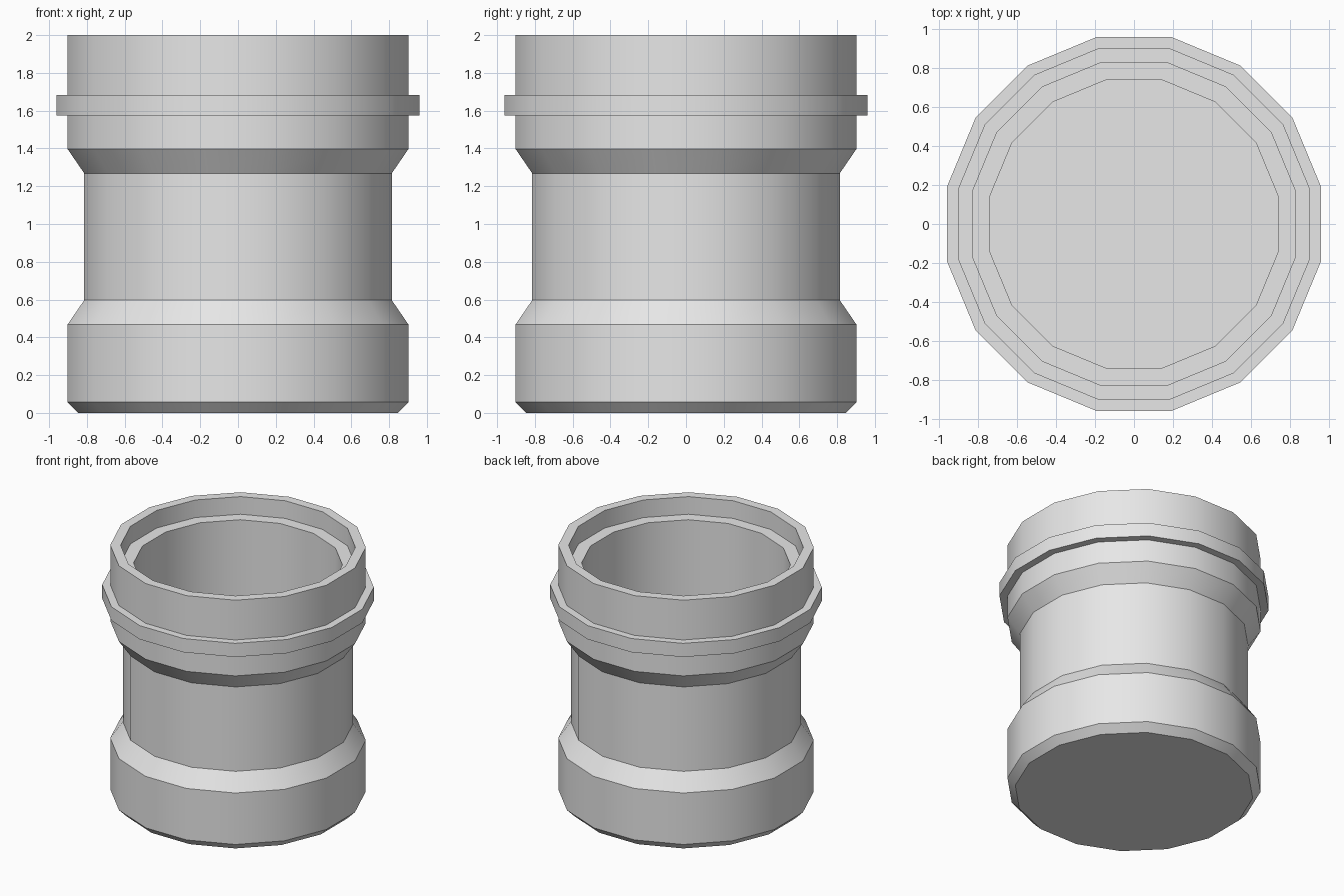
import bpy, bmesh, math

if "Cube" in bpy.data.objects:
    bpy.data.objects.remove(bpy.data.objects["Cube"])

SIDES = 16
STEP = 2 * math.pi / SIDES

grey = bpy.data.materials.new("light grey")
grey.diffuse_color = (0.8, 0.8, 0.8, 1)
grey.use_nodes = True
grey.node_tree.nodes["Principled BSDF"].inputs["Base Color"].default_value = grey.diffuse_color


def lathe(name, profile, closed=False):
    """Spin (flat-to-flat radius, z) points into a 16-sided solid, flats facing the axes."""
    bm = bmesh.new()
    rings = []
    for apothem, z in profile:
        r = apothem / math.cos(STEP / 2)
        rings.append([bm.verts.new((r * math.cos((i + 0.5) * STEP),
                                    r * math.sin((i + 0.5) * STEP), z))
                      for i in range(SIDES)])
    pairs = list(zip(rings, rings[1:]))
    if closed:
        pairs.append((rings[-1], rings[0]))
    else:
        bm.faces.new(rings[0])
        bm.faces.new(rings[-1])
    for a, b in pairs:
        for i in range(SIDES):
            j = (i + 1) % SIDES
            bm.faces.new((a[i], a[j], b[j], b[i]))
    bmesh.ops.recalc_face_normals(bm, faces=bm.faces)
    mesh = bpy.data.meshes.new(name)
    bm.to_mesh(mesh)
    bm.free()
    mesh.materials.append(grey)
    ob = bpy.data.objects.new(name, mesh)
    bpy.context.collection.objects.link(ob)
    bpy.ops.object.select_all(action='DESELECT')
    ob.select_set(True)
    bpy.context.view_layer.objects.active = ob
    bpy.ops.object.shade_smooth_by_angle(angle=math.radians(30))
    return ob


# Cup body: outside from the base up, then the stepped inside down to the floor
lathe("cup_body", [
    (0.847, 0.0), (0.903, 0.058), (0.903, 0.467), (0.814, 0.597),
    (0.814, 1.268), (0.903, 1.398), (0.903, 2.0),
    (0.83, 2.0), (0.83, 1.86), (0.738, 1.86), (0.738, 0.1),
])

# Raised band around the upper collar
lathe("collar_band", [(0.88, 1.575), (0.96, 1.575), (0.96, 1.684), (0.88, 1.684)],
      closed=True)
